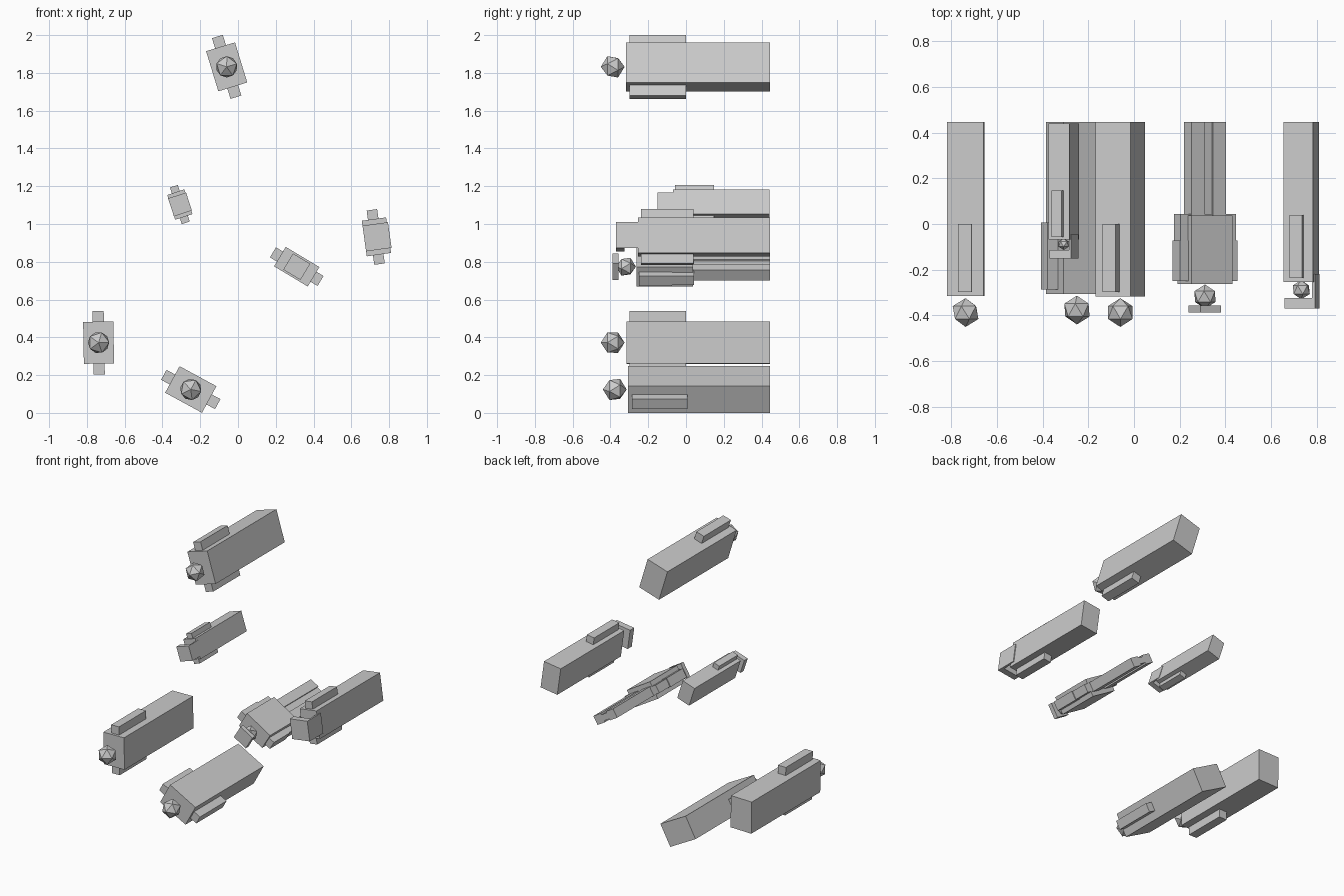
import bpy
from math import radians, cos, sin
from mathutils import Matrix, Vector

if "Cube" in bpy.data.objects:
    bpy.data.objects.remove(bpy.data.objects["Cube"])

BACK = 0.446  # common rear plane of every pod


def place(obj, x, z, lean):
    # lean is the tilt to the left seen from the front, in degrees
    obj.matrix_world = Matrix.Translation((x, 0, z)) @ Matrix.Rotation(radians(-lean), 4, 'Y') @ obj.matrix_world


def box(name, frame, w, h, y0, y1, dx=0, dz=0):
    bpy.ops.mesh.primitive_cube_add(size=1)
    o = bpy.context.object
    o.name = name
    for v in o.data.vertices:
        v.co = Vector((v.co.x * w + dx, v.co.y * (y1 - y0) + (y0 + y1) / 2, v.co.z * h + dz))
    place(o, *frame)
    return o


def nose(name, frame, y, r):
    # low-poly ball with one point facing forward
    bpy.ops.mesh.primitive_ico_sphere_add(subdivisions=1, radius=r)
    o = bpy.context.object
    o.name = name
    o.data.transform(Matrix.Translation((0, y, 0)) @ Matrix.Rotation(radians(90), 4, 'X'))
    place(o, *frame)
    return o


# Large pods: body, fin passing through it, ball in front
large = [
    ("top_pod", (-0.06, 1.832, 17), -0.317, (-0.298, 0.0), -0.388),
    ("left_pod", (-0.738, 0.372, 1), -0.315, (-0.298, 0.0), -0.388),
    ("bottom_pod", (-0.25, 0.124, 61.5), -0.307, (-0.287, 0.007), -0.377),
]
for name, frame, front, fin, ball in large:
    box(name + "_body", frame, 0.16, 0.222, front, BACK)
    box(name + "_fin", frame, 0.06, 0.336 if frame[2] < 40 else 0.325, *fin)
    nose(name + "_ball", frame, ball, 0.063)

# Right pod: ball shielded by a front plate and a right side wall
f = (0.733, 0.932, 8)
box("right_pod_body", f, 0.13, 0.19, -0.255, BACK)
box("right_pod_fin", f, 0.056, 0.29, -0.237, 0.04, dx=-0.004)
nose("right_pod_ball", f, -0.288, 0.042)
box("right_pod_plate", f, 0.136, 0.137, -0.37, -0.325, dx=0.003)
box("right_pod_wall", f, 0.014, 0.137, -0.37, -0.22, dx=0.064)

# Small pod: same layout at a reduced size
f = (-0.308, 1.103, 18)
box("small_pod_body", f, 0.096, 0.138, -0.068, BACK - 0.005)
box("small_pod_fin", f, 0.044, 0.204, -0.058, 0.147)
nose("small_pod_ball", f, -0.088, 0.026)
box("small_pod_plate", f, 0.1, 0.1, -0.152, -0.115, dx=0.001)
box("small_pod_wall", f, 0.01, 0.1, -0.152, -0.045, dx=0.046)

# Middle pod: broad front block, two-step fins, slim rear rails
f = (0.311, 0.774, 59)
box("middle_pod_block", f, 0.12, 0.208, -0.262, 0.037)
box("middle_pod_fin", f, 0.056, 0.282, -0.25, 0.043)
box("middle_pod_fin_step", f, 0.062, 0.294, -0.25, -0.073)
for side in (-1, 1):
    box("middle_pod_rail", f, 0.063, 0.066, 0.0, BACK, dz=side * 0.0555)
box("middle_pod_web", f, 0.042, 0.06, 0.0, BACK)
nose("middle_pod_ball", f, -0.318, 0.053)
box("middle_pod_plate", f, 0.1, 0.106, -0.388, -0.358)
